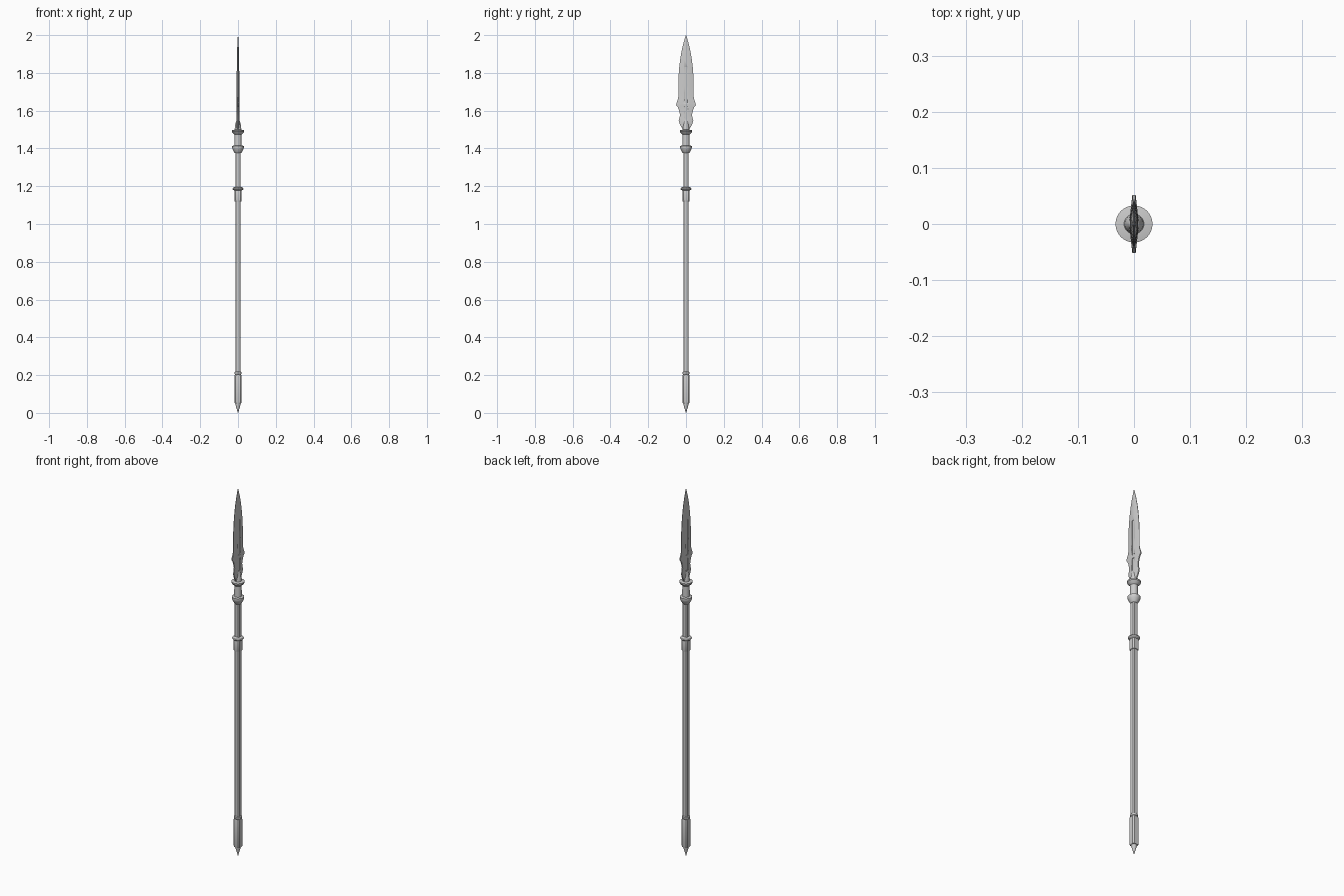
import bpy, bmesh, math

if "Cube" in bpy.data.objects:
    bpy.data.objects.remove(bpy.data.objects["Cube"])


def finish(bm, name, angle=30):
    bmesh.ops.recalc_face_normals(bm, faces=bm.faces)
    me = bpy.data.meshes.new(name)
    bm.to_mesh(me)
    bm.free()
    ob = bpy.data.objects.new(name, me)
    bpy.context.collection.objects.link(ob)
    bpy.ops.object.select_all(action='DESELECT')
    ob.select_set(True)
    bpy.context.view_layer.objects.active = ob
    bpy.ops.object.shade_smooth_by_angle(angle=math.radians(angle))
    return ob


def loft(name, rows, section, angle=30):
    """Skin a stack of closed cross-sections; section(row) gives xyz points."""
    bm = bmesh.new()
    rings = [[bm.verts.new(p) for p in section(r)] for r in rows]
    for a, b in zip(rings, rings[1:]):
        n = len(a)
        for i in range(n):
            j = (i + 1) % n
            bm.faces.new((a[i], a[j], b[j], b[i]))
    bm.faces.new(rings[0])
    bm.faces.new(rings[-1])
    return finish(bm, name, angle)


def circle(row, sides=32):
    r, z = row
    return [(r * math.cos(2 * math.pi * i / sides),
             r * math.sin(2 * math.pi * i / sides), z) for i in range(sides)]


def soft_square(row):
    """Square with broad chamfered corners."""
    r, z = row
    c = r * 0.65
    return [(r, -c, z), (r, c, z), (c, r, z), (-c, r, z),
            (-r, c, z), (-r, -c, z), (-c, -r, z), (c, -r, z)]


def blade_section(row):
    z, w, t, e = row
    k = w * 0.3
    return [(e, -w, z), (t, -k, z), (t, k, z), (e, w, z),
            (-e, w, z), (-t, k, z), (-t, -k, z), (-e, -w, z)]


# Chamfered square grip parts: (half width, height)
squared = {
    "butt_cap": [(.0165, .05), (.0185, .056), (.0185, .195), (.0165, .203)],
    "shaft": [(.0145, .19), (.0145, 1.13)],
    "grip_collar": [(.0175, 1.12), (.0185, 1.124), (.0185, 1.175), (.017, 1.18)],
    "upper_shaft": [(.0145, 1.17), (.0145, 1.39)],
}
for name, rows in squared.items():
    loft(name, rows, soft_square)

# Turned parts: (radius, height)
turned = {
    "butt_spike": [(.0008, 0), (.0145, .048), (.0145, .055)],
    "butt_ring": [(.015, .203), (.019, .207), (.019, .216), (.015, .22)],
    "grip_flange": [(.017, 1.176), (.027, 1.182), (.029, 1.186), (.027, 1.191), (.015, 1.197)],
    "lower_bell": [(.016, 1.375), (.020, 1.38), (.0285, 1.396), (.0305, 1.402),
                   (.0305, 1.413), (.018, 1.416)],
    "neck": [(.019, 1.41), (.0185, 1.45), (.0185, 1.48)],
    "upper_flange": [(.018, 1.473), (.026, 1.48), (.033, 1.489), (.033, 1.496), (.018, 1.499)],
    "blade_socket": [(.018, 1.495), (.0165, 1.515), (.013, 1.535), (.008, 1.55), (.002, 1.555)],
}
for name, rows in turned.items():
    loft(name, rows, circle)

# Leaf blade with side lugs: (height, half width, half thickness, half edge)
blade_rows = [(1.495, .014, .010, .003), (1.53, .034, .008, .003),
              (1.55, .039, .0075, .003), (1.562, .034, .007, .003),
              (1.58, .032, .007, .003), (1.605, .038, .007, .003),
              (1.62, .044, .007, .003), (1.628, .052, .007, .003),
              (1.638, .051, .007, .003), (1.66, .043, .007, .002),
              (1.68, .040, .007, .001), (1.73, .041, .007, .001),
              (1.78, .0395, .0068, .001), (1.83, .036, .0065, .001),
              (1.87, .031, .006, .001), (1.91, .0245, .005, .001),
              (1.95, .0155, .0035, .0008), (1.98, .007, .002, .0006),
              (2.0, .0006, .0005, .0004)]
blade = loft("blade", blade_rows, blade_section, 20)

# Fullers cut into both faces, interrupted at the lugs
bm = bmesh.new()
for side in (1, -1):
    for z0, z1 in ((1.555, 1.622), (1.64, 1.83)):
        box = bmesh.ops.create_cube(bm, size=1)["verts"]
        bmesh.ops.scale(bm, vec=(.02, .016, z1 - z0), verts=box)
        bmesh.ops.translate(bm, vec=(side * .0138, 0, (z0 + z1) / 2), verts=box)
cutter = finish(bm, "fuller_cutter")
cutter.hide_render = True
bpy.context.view_layer.objects.active = blade
mod = blade.modifiers.new("fullers", 'BOOLEAN')
mod.operation = 'DIFFERENCE'
mod.solver = 'EXACT'
mod.object = cutter
bpy.ops.object.modifier_apply(modifier=mod.name)
bpy.data.objects.remove(cutter)
